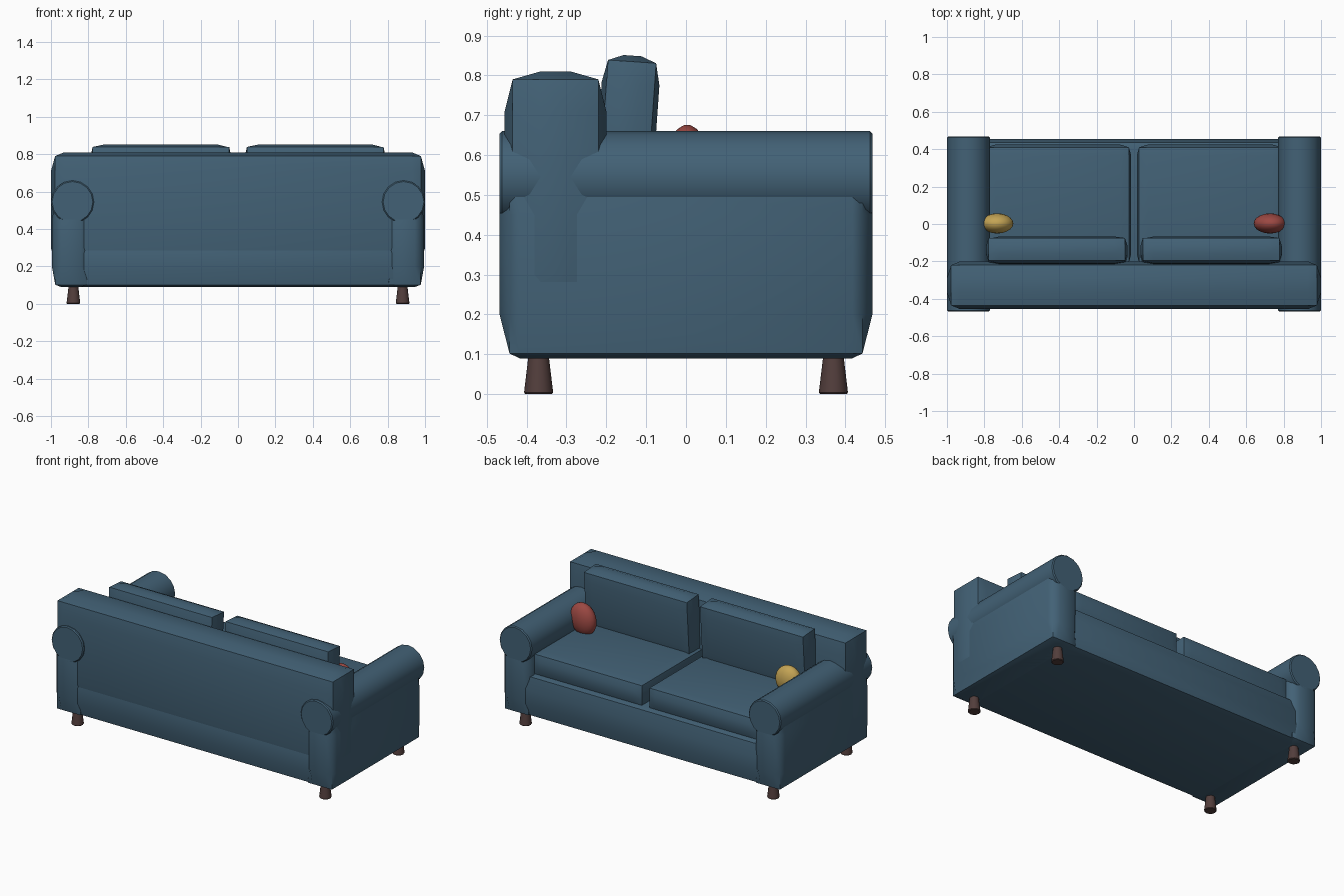
import bpy, bmesh
from math import radians
from mathutils import Vector

cube = bpy.data.objects.get("Cube")
if cube:
    bpy.data.objects.remove(cube, do_unlink=True)


def material(name, rgb):
    m = bpy.data.materials.new(name)
    m.use_nodes = True
    m.diffuse_color = (*rgb, 1)
    bsdf = m.node_tree.nodes["Principled BSDF"]
    bsdf.inputs["Base Color"].default_value = (*rgb, 1)
    bsdf.inputs["Roughness"].default_value = 0.8
    return m


BLUE = material("blue fabric", (0.055, 0.12, 0.18))
WOOD = material("dark wood", (0.085, 0.048, 0.045))
RED = material("red fabric", (0.33, 0.065, 0.055))
GOLD = material("gold fabric", (0.55, 0.37, 0.09))


def finish(name, bm, mat, location, rotation=(0, 0, 0), angle=30):
    bmesh.ops.recalc_face_normals(bm, faces=bm.faces)
    mesh = bpy.data.meshes.new(name)
    bm.to_mesh(mesh)
    bm.free()
    ob = bpy.data.objects.new(name, mesh)
    bpy.context.collection.objects.link(ob)
    ob.location = location
    ob.rotation_euler = rotation
    mesh.materials.append(mat)
    bpy.ops.object.select_all(action='DESELECT')
    ob.select_set(True)
    bpy.context.view_layer.objects.active = ob
    bpy.ops.object.shade_smooth_by_angle(angle=radians(angle))
    return ob


def padded_box(name, lo, hi, edge, inset, rotation=(0, 0, 0)):
    """Box with flat faces whose edges and corners are drawn in like upholstery."""
    lo, hi = Vector(lo), Vector(hi)
    half = (hi - lo) / 2
    bm = bmesh.new()
    bmesh.ops.create_cube(bm, size=2)
    bmesh.ops.subdivide_edges(bm, edges=bm.edges[:], cuts=2, use_grid_fill=True)
    for v in bm.verts:
        outer = [abs(c) > 0.9 for c in v.co]
        on_edge = sum(outer) > 1
        for i in range(3):
            size = half[i] - (inset[i] * on_edge if outer[i] else edge[i])
            v.co[i] = size if v.co[i] > 0 else -size
    return finish(name, bm, BLUE, (lo + hi) / 2, rotation)


def cylinder(name, r_bottom, r_top, length, sides, mat, location, rotation=(0, 0, 0), bevel=0.006):
    bm = bmesh.new()
    bmesh.ops.create_cone(bm, cap_ends=True, segments=sides, radius1=r_bottom,
                          radius2=r_top, depth=length)
    rims = [e for e in bm.edges if any(len(f.verts) > 4 for f in e.link_faces)]
    bmesh.ops.bevel(bm, geom=rims, offset=bevel, segments=1, affect='EDGES')
    return finish(name, bm, mat, location, rotation)


def throw_pillow(name, mat, location, size, tilt):
    bm = bmesh.new()
    bmesh.ops.create_uvsphere(bm, u_segments=20, v_segments=12, radius=1)
    bmesh.ops.scale(bm, vec=size, verts=bm.verts)
    return finish(name, bm, mat, location, (0, tilt, 0), 60)


# Frame: base and backrest
padded_box("base", (-0.99, -0.455, 0.09), (0.99, 0.455, 0.36),
           (0.06, 0.05, 0.09), (0.025, 0.02, 0.012))
padded_box("backrest", (-1, -0.455, 0.2), (1, -0.2, 0.81),
           (0.07, 0.09, 0.1), (0.022, 0.02, 0.02))

for side, label in ((1, "left"), (-1, "right")):
    def span(a, b):
        return sorted((side * a, side * b))

    # Arm panel with a roll on top
    x0, x1 = span(0.79, 0.995)
    padded_box(f"{label}_arm_panel", (x0, -0.468, 0.09), (x1, 0.468, 0.56),
               (0.05, 0.05, 0.11), (0.018, 0.025, 0.012))
    cylinder(f"{label}_arm_roll", 0.115, 0.115, 0.936, 16, BLUE,
             (side * 0.885, 0, 0.545), (radians(90), 0, 0))

    # Seat and back cushions
    x0, x1 = span(0.015, 0.8)
    padded_box(f"{label}_seat_cushion", (x0, -0.22, 0.35), (x1, 0.425, 0.5),
               (0.06, 0.06, 0.05), (0.012, 0.015, 0.012))
    x0, x1 = span(0.035, 0.79)
    padded_box(f"{label}_back_cushion", (x0, -0.22, 0.47), (x1, -0.075, 0.85),
               (0.07, 0.05, 0.07), (0.012, 0.012, 0.015), (radians(-4), 0, 0))

    # Tapered feet
    for y, place in ((-0.37, "back"), (0.37, "front")):
        cylinder(f"{label}_{place}_foot", 0.037, 0.025, 0.1, 12, WOOD,
                 (side * 0.88, y, 0.05), bevel=0.004)

# Throw pillows
throw_pillow("red_throw_pillow", RED, (0.727, 0.003, 0.575), (0.086, 0.054, 0.102), radians(15))
throw_pillow("gold_throw_pillow", GOLD, (-0.731, 0.003, 0.575), (0.086, 0.054, 0.09), radians(-10))
